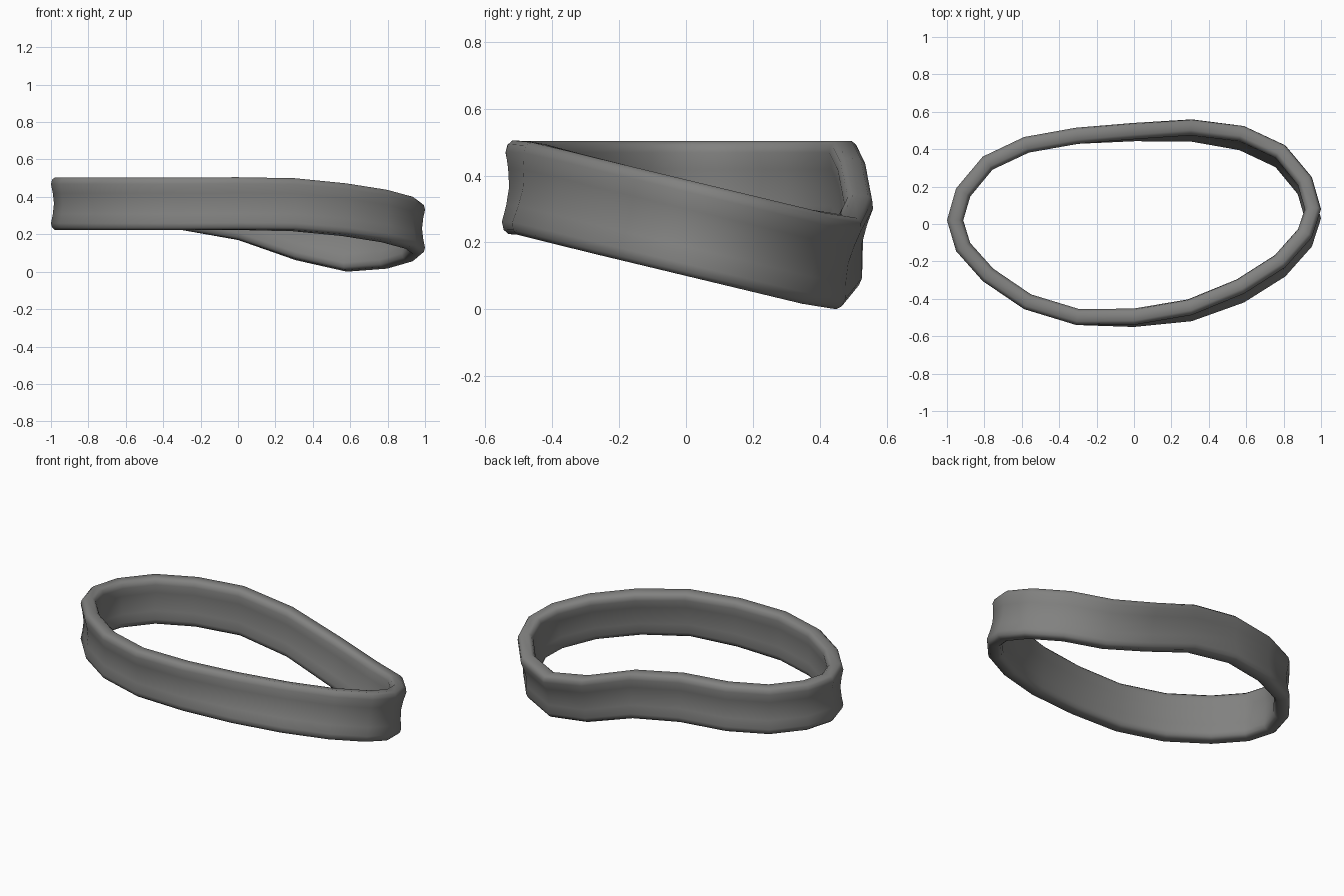
import bpy, bmesh, math
from mathutils import Vector, Matrix

cube = bpy.data.objects.get("Cube")
if cube:
    bpy.data.objects.remove(cube, do_unlink=True)

# Dull grey band material
mat = bpy.data.materials.new("dull_grey")
mat.use_nodes = True
grey = (0.22, 0.22, 0.215, 1)
mat.diffuse_color = grey
bsdf = mat.node_tree.nodes["Principled BSDF"]
bsdf.inputs["Base Color"].default_value = grey
bsdf.inputs["Roughness"].default_value = 0.6

# Band outline: depth at each of the evenly spaced stations, anticlockwise from +x
DEPTH = [0.055, 0.226, 0.396, 0.50, 0.543, 0.535, 0.515, 0.465, 0.36, 0.19,
         0.02, -0.145, -0.305, -0.455, -0.54, -0.545, -0.503, -0.396, -0.256, -0.096]
N = len(DEPTH)
TILT = math.radians(13.5)
MID_HEIGHT = 0.37

# Upper half of the cross-section (outward, up), mirrored for the lower half
UPPER = [(-0.016, 0), (-0.01, 0.055), (0, 0.105), (-0.006, 0.128), (-0.02, 0.14),
         (-0.065, 0.14), (-0.08, 0.128), (-0.087, 0.105), (-0.08, 0.055), (-0.077, 0)]
PROFILE = UPPER + [(u, -v) for u, v in reversed(UPPER[1:-1])]


def tilt_weight(x):
    """Blend from the level half to the tilted half."""
    t = min(max((x + 0.31) / 1.01, 0), 1)
    return t * t * (3 - 2 * t)


path = [Vector((math.cos(math.tau * i / N), y, 0)) for i, y in enumerate(DEPTH)]
bm = bmesh.new()
rings = []
for i, p in enumerate(path):
    tangent = (path[(i + 1) % N] - path[i - 1]).normalized()
    normal = Vector((tangent.y, -tangent.x, 0))
    w = tilt_weight(p.x)
    turn = Matrix.Rotation(-TILT * w, 3, 'X')
    centre = Vector((p.x, p.y, MID_HEIGHT - math.tan(TILT) * w * (p.y + 0.5)))
    rings.append([bm.verts.new(centre + turn @ (normal * u + Vector((0, 0, v))))
                  for u, v in PROFILE])

# Skin neighbouring cross-sections
M = len(PROFILE)
for i in range(N):
    a, b = rings[i], rings[(i + 1) % N]
    for j in range(M):
        k = (j + 1) % M
        bm.faces.new((a[j], b[j], b[k], a[k]))
bmesh.ops.recalc_face_normals(bm, faces=bm.faces)

# Stand the band on the floor
floor = min(v.co.z for v in bm.verts)
bmesh.ops.translate(bm, verts=bm.verts, vec=(0, 0, -floor))

mesh = bpy.data.meshes.new("band")
bm.to_mesh(mesh)
bm.free()
mesh.materials.append(mat)
band = bpy.data.objects.new("band", mesh)
bpy.context.collection.objects.link(band)
bpy.context.view_layer.objects.active = band
band.select_set(True)
bpy.ops.object.shade_smooth_by_angle(angle=math.radians(60))
